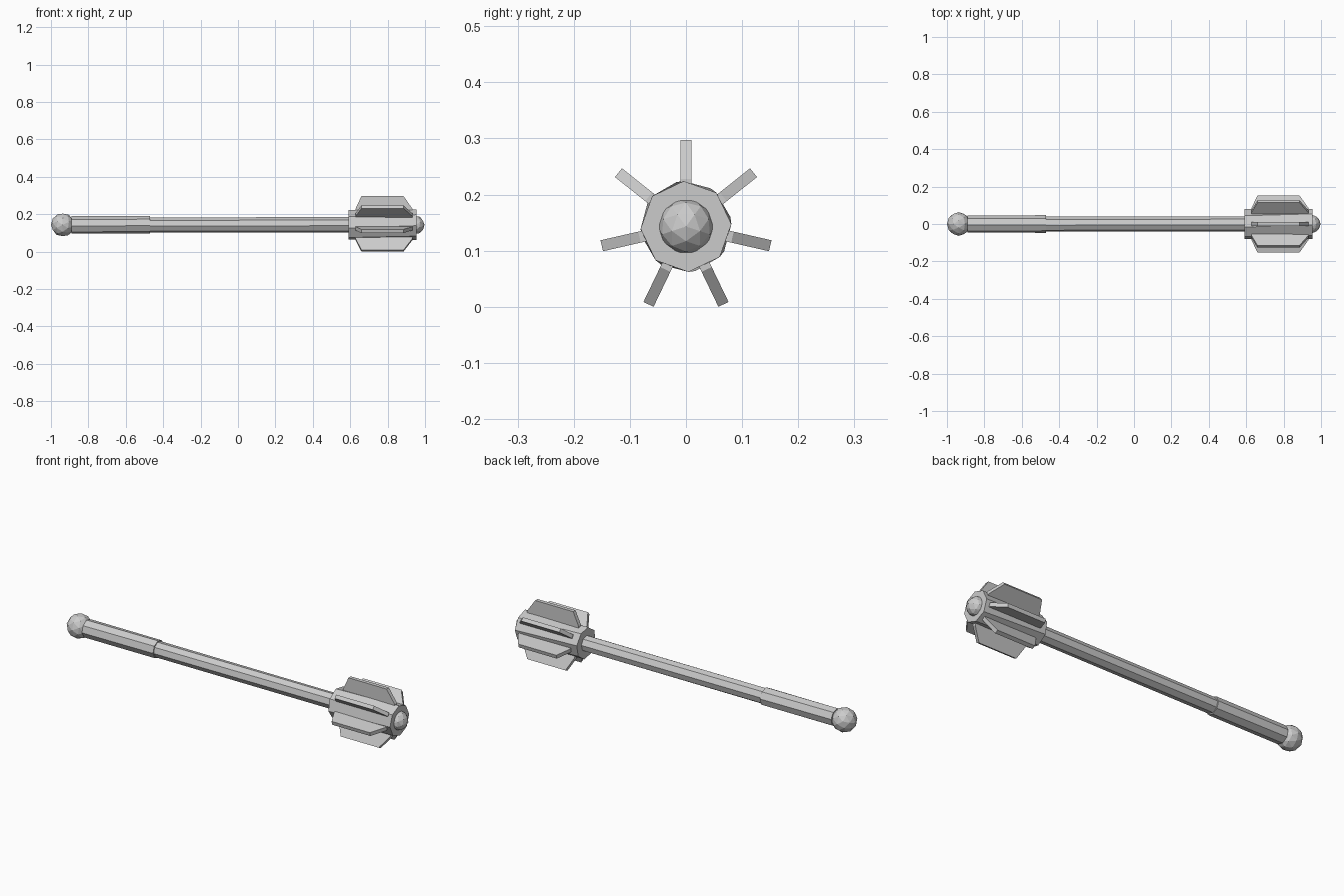
import bpy, bmesh, math
from mathutils import Matrix

if "Cube" in bpy.data.objects:
    bpy.data.objects.remove(bpy.data.objects["Cube"])

AXIS_Z = 0.143          # height of the mace's long axis
FINS = 7

steel = bpy.data.materials.new("grey_steel")
steel.diffuse_color = (0.6, 0.6, 0.6, 1)
steel.use_nodes = True
steel.node_tree.nodes["Principled BSDF"].inputs["Base Color"].default_value = steel.diffuse_color


def finish(name, bm):
    bmesh.ops.recalc_face_normals(bm, faces=bm.faces)
    mesh = bpy.data.meshes.new(name)
    bm.to_mesh(mesh)
    bm.free()
    mesh.materials.append(steel)
    obj = bpy.data.objects.new(name, mesh)
    obj.location.z = AXIS_Z
    bpy.context.collection.objects.link(obj)
    return obj


def prism(name, x0, x1, radius, turn0, turn1, sides=8):
    """Eight-sided bar along x; the two ends are turned slightly apart."""
    bm = bmesh.new()
    rings = []
    for x, turn in ((x0, turn0), (x1, turn1)):
        angles = [math.radians(turn) + i * math.tau / sides for i in range(sides)]
        rings.append([bm.verts.new((x, radius * math.cos(a), radius * math.sin(a)))
                      for a in angles])
    a, b = rings
    bm.faces.new(a)
    bm.faces.new(b)
    for i in range(sides):
        j = (i + 1) % sides
        bm.faces.new((a[i], a[j], b[j], b[i]))
    return finish(name, bm)


def ball(name, x, radius):
    bm = bmesh.new()
    place = Matrix.Translation((x, 0, 0)) @ Matrix.Rotation(math.pi / 2, 4, 'Y')
    bmesh.ops.create_icosphere(bm, subdivisions=2, radius=radius, matrix=place)
    return finish(name, bm)


def fin(name, angle):
    """Tapered plate standing out from the head."""
    profile = [(0.628, 0.05), (0.933, 0.05), (0.933, 0.085),
               (0.885, 0.154), (0.66, 0.154), (0.628, 0.085)]
    bm = bmesh.new()
    face = bm.faces.new([bm.verts.new((x, -0.01, r)) for x, r in profile])
    out = bmesh.ops.extrude_face_region(bm, geom=[face])
    moved = [v for v in out["geom"] if isinstance(v, bmesh.types.BMVert)]
    bmesh.ops.translate(bm, verts=moved, vec=(0, 0.02, 0))
    bmesh.ops.rotate(bm, verts=bm.verts, matrix=Matrix.Rotation(angle, 3, 'X'))
    return finish(name, bm)


# Handle
ball("pommel", -0.937, 0.063)
prism("grip", -0.89, -0.47, 0.047, 8, 5)
prism("shaft", -0.48, 0.60, 0.041, 10, 6)

# Head
prism("head_core", 0.59, 0.955, 0.081, 12, 3)
ball("head_cap", 0.947, 0.05)
for k in range(FINS):
    fin(f"head_fin_{k + 1}", k * math.tau / FINS)
